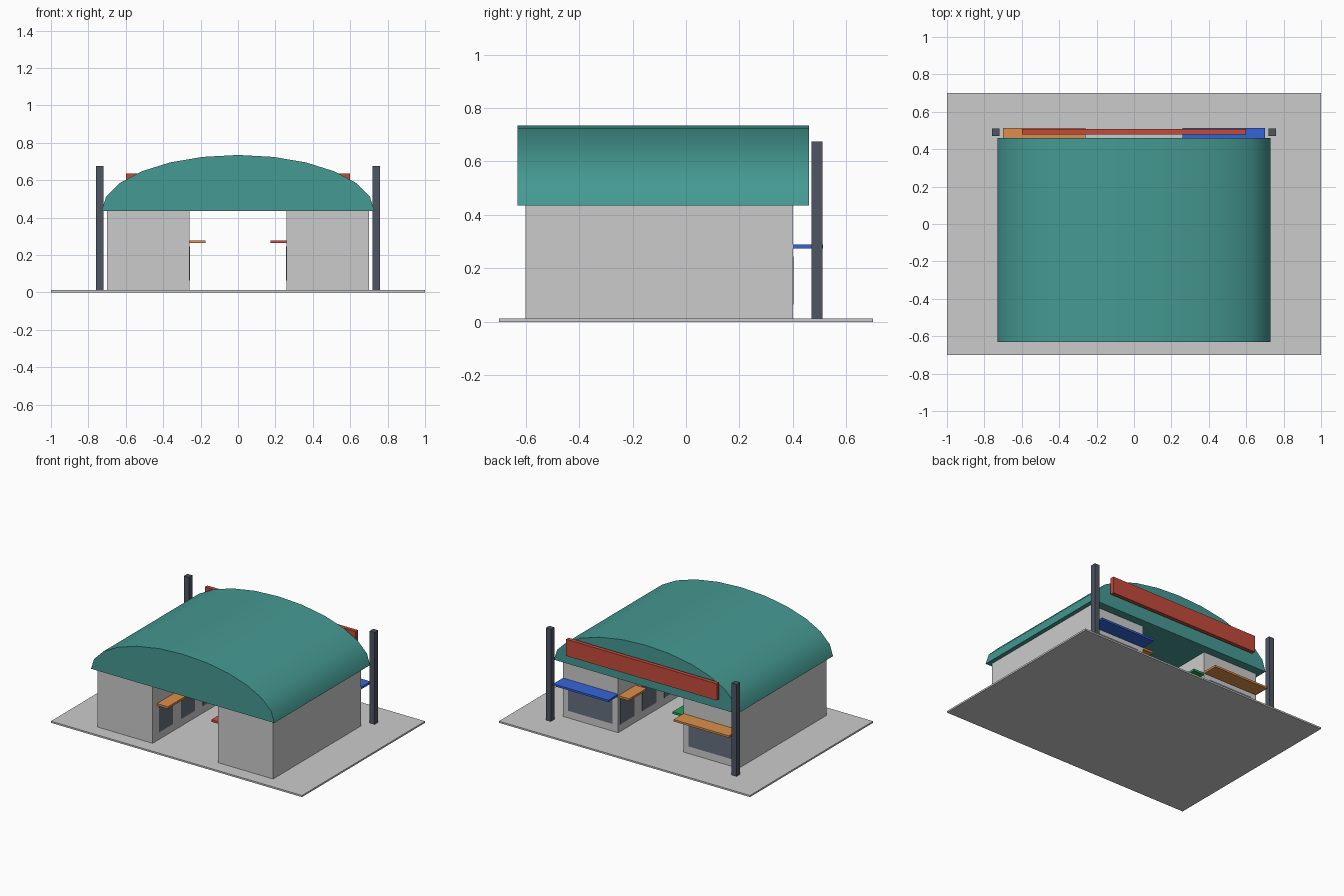
import bpy, bmesh, math

if "Cube" in bpy.data.objects:
    bpy.data.objects.remove(bpy.data.objects["Cube"])


def material(name, rgb):
    m = bpy.data.materials.new(name)
    m.diffuse_color = (*rgb, 1)
    m.use_nodes = True
    m.node_tree.nodes["Principled BSDF"].inputs["Base Color"].default_value = m.diffuse_color
    return m


def finish(bm, name, mat=None):
    bmesh.ops.recalc_face_normals(bm, faces=bm.faces)
    mesh = bpy.data.meshes.new(name)
    bm.to_mesh(mesh)
    bm.free()
    ob = bpy.data.objects.new(name, mesh)
    bpy.context.collection.objects.link(ob)
    if mat:
        mesh.materials.append(mat)
    return ob


def box(name, xs, ys, zs, mat=None):
    bm = bmesh.new()
    bmesh.ops.create_cube(bm, size=1)
    spans = (xs, ys, zs)
    for v in bm.verts:
        v.co = [sum(s) / 2 + c * abs(s[1] - s[0]) for s, c in zip(spans, v.co)]
    return finish(bm, name, mat)


teal = material("teal", (0.06, 0.32, 0.29))
dark = material("dark_metal", (0.075, 0.09, 0.125))
glass = material("window_grey", (0.13, 0.16, 0.21))
sign_red = material("sign_red", (0.55, 0.07, 0.045))
orange = material("orange", (0.72, 0.28, 0.07))
red = material("red", (0.70, 0.07, 0.06))
blue = material("blue", (0.035, 0.13, 0.70))
green = material("green", (0.02, 0.33, 0.10))
palette = [orange, red, blue, green]

BASE = 0.012
EAVE = 0.435

# Ground slab
box("ground_slab", (-1, 1), (-0.7, 0.7), (0, BASE))

# Arched roof: half ellipse swept front to back
bm = bmesh.new()
steps = 12
profile = [(0.73 * math.cos(math.pi * i / steps), -0.63,
            EAVE + 0.30 * math.sin(math.pi * i / steps)) for i in range(steps + 1)]
end = bm.faces.new([bm.verts.new(p) for p in profile])
swept = bmesh.ops.extrude_face_region(bm, geom=[end], use_keep_orig=True)
moved = [g for g in swept["geom"] if isinstance(g, bmesh.types.BMVert)]
bmesh.ops.translate(bm, verts=moved, vec=(0, 1.09, 0))
roof = finish(bm, "arched_roof", teal)
bpy.context.view_layer.objects.active = roof
roof.select_set(True)
bpy.ops.object.shade_smooth_by_angle(angle=math.radians(35))

# Two stall blocks either side of the passage
for side, label, shift, back_mat in ((-1, "left", 0, orange), (1, "right", 1, blue)):
    box(f"{label}_block", (side * 0.26, side * 0.70), (-0.6, 0.4), (BASE, EAVE))

    # Counters and windows along the passage
    for i in range(4):
        y = -0.45 + 0.25 * i
        box(f"{label}_passage_awning_{i + 1}", (side * 0.173, side * 0.26),
            (y - 0.1, y + 0.1), (0.264, 0.279), palette[(i + shift) % 4])
        box(f"{label}_passage_window_{i + 1}", (side * 0.257, side * 0.262),
            (y - 0.08, y + 0.08), (0.065, 0.245), glass)

    # Back awning and window
    box(f"{label}_back_awning", (side * 0.26, side * 0.70), (0.4, 0.512),
        (0.275, 0.289), back_mat)
    box(f"{label}_back_window", (side * 0.304, side * 0.656), (0.398, 0.403),
        (0.065, 0.245), glass)

    # Sign post
    box(f"{label}_post", (side * 0.72, side * 0.76), (0.47, 0.51), (BASE, 0.675), dark)

# Blank sign board at the back
box("sign_board", (-0.6, 0.6), (0.479, 0.507), (0.515, 0.635), sign_red)
